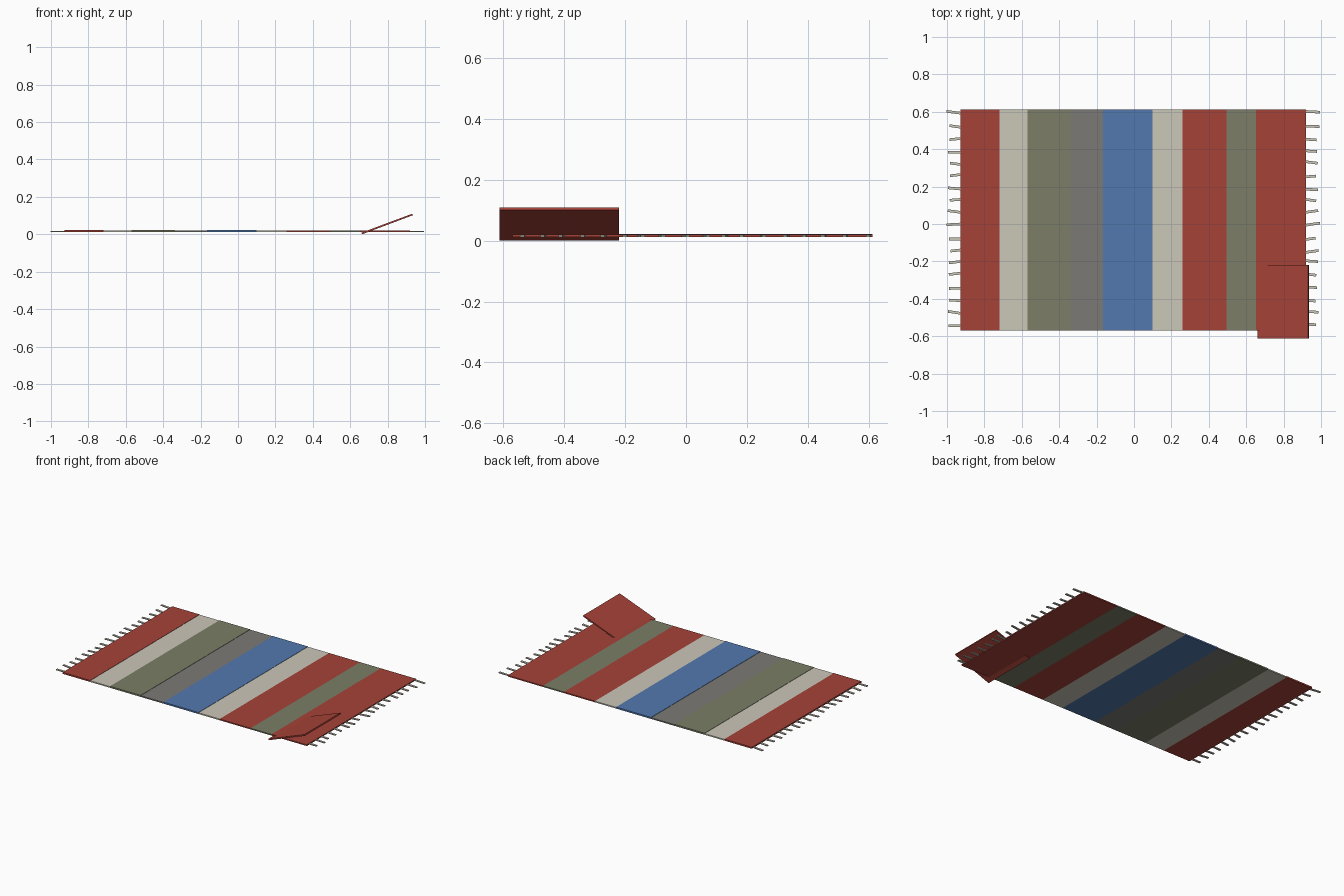
import bpy, math, random
from mathutils import Matrix, Vector

if "Cube" in bpy.data.objects:
    bpy.data.objects.remove(bpy.data.objects["Cube"])

random.seed(4)


def material(name, rgb):
    m = bpy.data.materials.new(name)
    m.diffuse_color = (*rgb, 1)
    m.use_nodes = True
    m.node_tree.nodes["Principled BSDF"].inputs["Base Color"].default_value = m.diffuse_color
    return m


RED = material("red_wool", (0.38, 0.055, 0.04))
CREAM = material("cream_wool", (0.60, 0.57, 0.48))
OLIVE = material("olive_wool", (0.20, 0.21, 0.135))
GREY = material("grey_wool", (0.20, 0.195, 0.18))
BLUE = material("blue_wool", (0.085, 0.19, 0.42))


def box(name, centre, size, mat, rot=(0, 0, 0)):
    bpy.ops.mesh.primitive_cube_add(size=1, location=centre, rotation=rot)
    o = bpy.context.object
    o.name = name
    o.data.transform(Matrix.Diagonal((*size, 1)))
    o.data.materials.append(mat)
    return o


# Woven stripes, alternate ones a hair thicker
Y0, Y1, ZB = -0.57, 0.613, 0.012
edges = [-0.928, -0.72, -0.57, -0.338, -0.165, 0.10, 0.26, 0.495, 0.652, 0.92]
colours = [RED, CREAM, OLIVE, GREY, BLUE, CREAM, RED, OLIVE, RED]
for i, mat in enumerate(colours):
    a, b = edges[i], edges[i + 1]
    top = 0.0225 if i % 2 == 0 and i < 5 else 0.0205
    box(f"stripe_{i + 1}", ((a + b) / 2, (Y0 + Y1) / 2, (ZB + top) / 2),
        (b - a, Y1 - Y0, top - ZB), mat)

# Fringe tassels along both short ends
fringe_y = [0.6, 0.525, 0.45, 0.387, 0.325, 0.257, 0.187, 0.128, 0.063,
            -0.003, -0.077, -0.146, -0.202, -0.27, -0.343, -0.405, -0.468, -0.542]
for side, x_edge, name in ((-1, -0.928, "left"), (1, 0.92, "right")):
    for i, y in enumerate(fringe_y):
        length = 0.079 if i in (0, 9) else random.uniform(0.055, 0.075)
        start = x_edge - side * 0.004
        box(f"{name}_tassel_{i + 1}",
            (start + side * length / 2, y + random.uniform(-0.005, 0.005), 0.0155),
            (length, 0.014, 0.006), CREAM, (0, 0, random.uniform(-0.16, 0.16)))

# Turned-up corner flap, tilted through the last stripe
angle, length, thick = math.radians(20.5), 0.29, 0.009
along = Vector((math.cos(angle), 0, math.sin(angle)))
up = Vector((-math.sin(angle), 0, math.cos(angle)))
centre = Vector((0.663, -0.4165, 0)) + along * length / 2 + up * thick / 2
box("folded_corner", centre, (length, 0.393, thick), RED, (0, -angle, 0))
